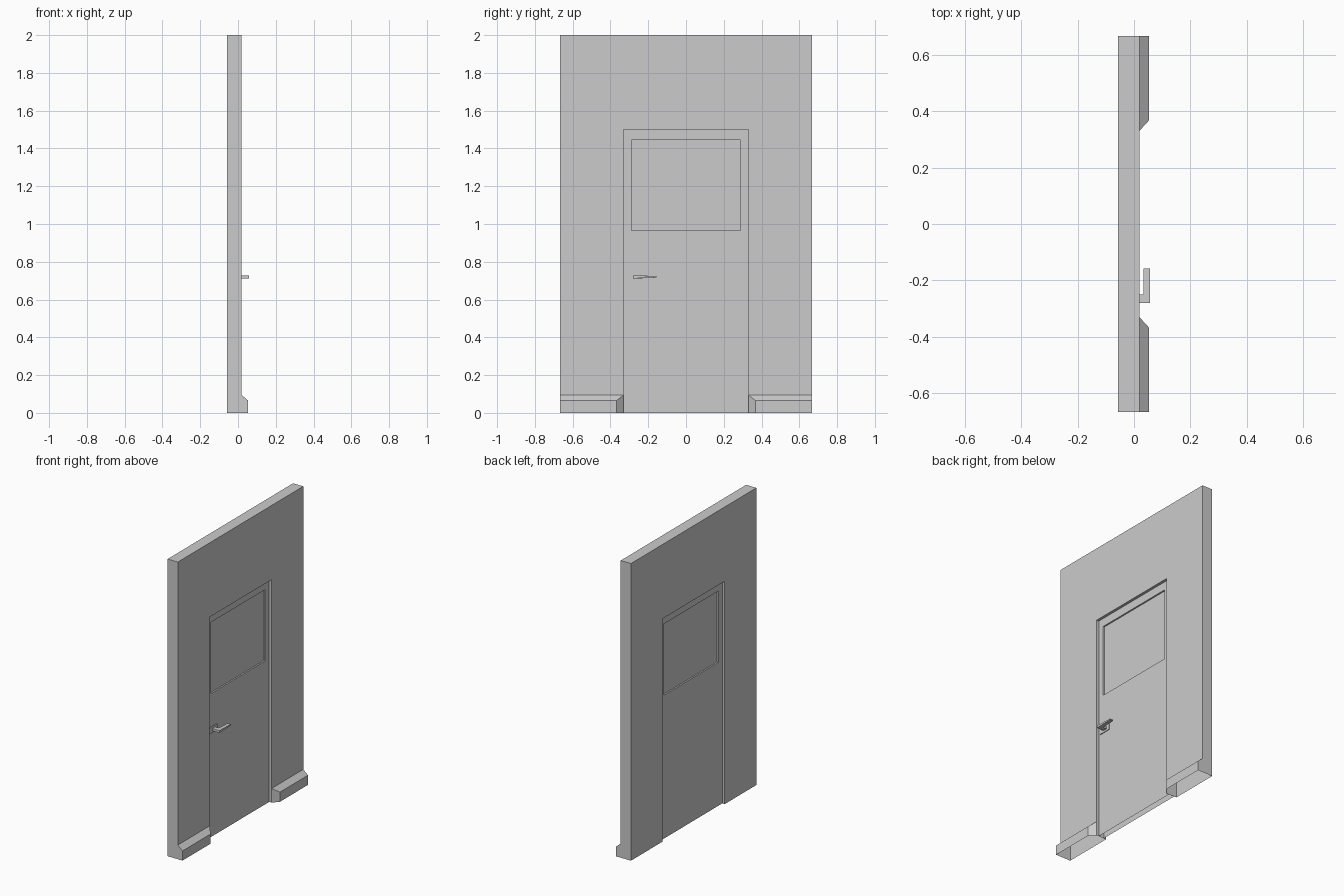
import bpy, bmesh

if "Cube" in bpy.data.objects:
    bpy.data.objects.remove(bpy.data.objects["Cube"])

BACK, FRONT, SKIRT = -0.057, 0.019, 0.054   # wall faces and skirting face (x)
HALF, TOP = 0.667, 2.0                      # wall half width and height
OPEN_Y, OPEN_Z = 0.33, 1.5                  # doorway half width and height


def build(name, polys, mirror=False):
    bm = bmesh.new()
    for poly in polys:
        bm.faces.new([bm.verts.new(p) for p in poly])
    bmesh.ops.remove_doubles(bm, verts=bm.verts, dist=1e-5)
    bmesh.ops.recalc_face_normals(bm, faces=bm.faces)
    me = bpy.data.meshes.new(name)
    bm.to_mesh(me)
    bm.free()
    ob = bpy.data.objects.new(name, me)
    bpy.context.collection.objects.link(ob)
    if mirror:
        m = ob.modifiers.new("Mirror", 'MIRROR')
        m.use_axis = (False, True, False)
    return ob


def rect(x, y0, y1, z0, z1):
    return [(x, y0, z0), (x, y1, z0), (x, y1, z1), (x, y0, z1)]


def prism(name, profile, z0, z1):
    """Extrude an (x, y) outline upward."""
    n = len(profile)
    polys = [[(x, y, z) for x, y in profile] for z in (z0, z1)]
    for i in range(n):
        a, b = profile[i], profile[(i + 1) % n]
        polys.append([(*a, z0), (*b, z0), (*b, z1), (*a, z1)])
    return build(name, polys)


# Wall half with doorway and built-in skirting, open underneath
def skin(x, foot):
    return [(x, 0, TOP), (x, HALF, TOP), (x, HALF, foot),
            (x, OPEN_Y, foot), (x, OPEN_Y, OPEN_Z), (x, 0, OPEN_Z)]

SZ0, SZ1, SY = 0.065, 0.095, 0.368
side = [(BACK, 0), (BACK, TOP), (FRONT, TOP), (FRONT, SZ1), (SKIRT, SZ0), (SKIRT, 0)]
build("wall", [
    skin(FRONT, SZ1),
    skin(BACK, 0),
    [(x, HALF, z) for x, z in side],
    # top and doorway lintel
    [(BACK, 0, TOP), (FRONT, 0, TOP), (FRONT, HALF, TOP), (BACK, HALF, TOP)],
    [(BACK, 0, OPEN_Z), (FRONT, 0, OPEN_Z), (FRONT, OPEN_Y, OPEN_Z), (BACK, OPEN_Y, OPEN_Z)],
    # jamb
    [(BACK, OPEN_Y, 0), (BACK, OPEN_Y, OPEN_Z), (FRONT, OPEN_Y, OPEN_Z),
     (FRONT, OPEN_Y, SZ1), (FRONT, OPEN_Y, 0)],
    # skirting front, slope and angled end
    rect(SKIRT, SY, HALF, 0, SZ0),
    [(SKIRT, SY, SZ0), (SKIRT, HALF, SZ0), (FRONT, HALF, SZ1), (FRONT, OPEN_Y, SZ1)],
    [(FRONT, OPEN_Y, 0), (SKIRT, SY, 0), (SKIRT, SY, SZ0), (FRONT, OPEN_Y, SZ1)],
], mirror=True)

# Door leaf: each face has a recessed window panel
DF, DB, REC = 0.001, -0.039, 0.01
for name, x, inner in (("door_front", DF, DF - REC), ("door_back", DB, DB + REC)):
    outer = rect(x, -OPEN_Y, OPEN_Y, 0, OPEN_Z)
    edge = rect(x, -0.288, 0.288, 0.965, 1.445)
    pane = [(inner, y, z) for _, y, z in edge]
    polys = [pane]
    for i in range(4):
        j = (i + 1) % 4
        polys.append([outer[i], outer[j], edge[j], edge[i]])
        polys.append([edge[i], edge[j], pane[j], pane[i]])
    ob = build(name, polys)
    # face outward from the leaf
    want = 1 if x == DF else -1
    if ob.data.polygons[0].normal.x * want < 0:
        ob.data.flip_normals()

# Handle plate and lever
prism("handle_plate", [(DF - 0.002, -0.315), (DF + 0.005, -0.315),
                       (DF + 0.005, -0.227), (DF - 0.002, -0.227)], 0.70, 0.742)
lever = prism("handle_lever", [(DF, -0.28), (0.057, -0.28), (0.057, -0.157),
                               (0.033, -0.157), (0.033, -0.25), (DF, -0.25)], 0.712, 0.728)
# taper the lever tip
for v in lever.data.vertices:
    if v.co.y > -0.2:
        v.co.z = 0.720 + (v.co.z - 0.720) * 0.5
